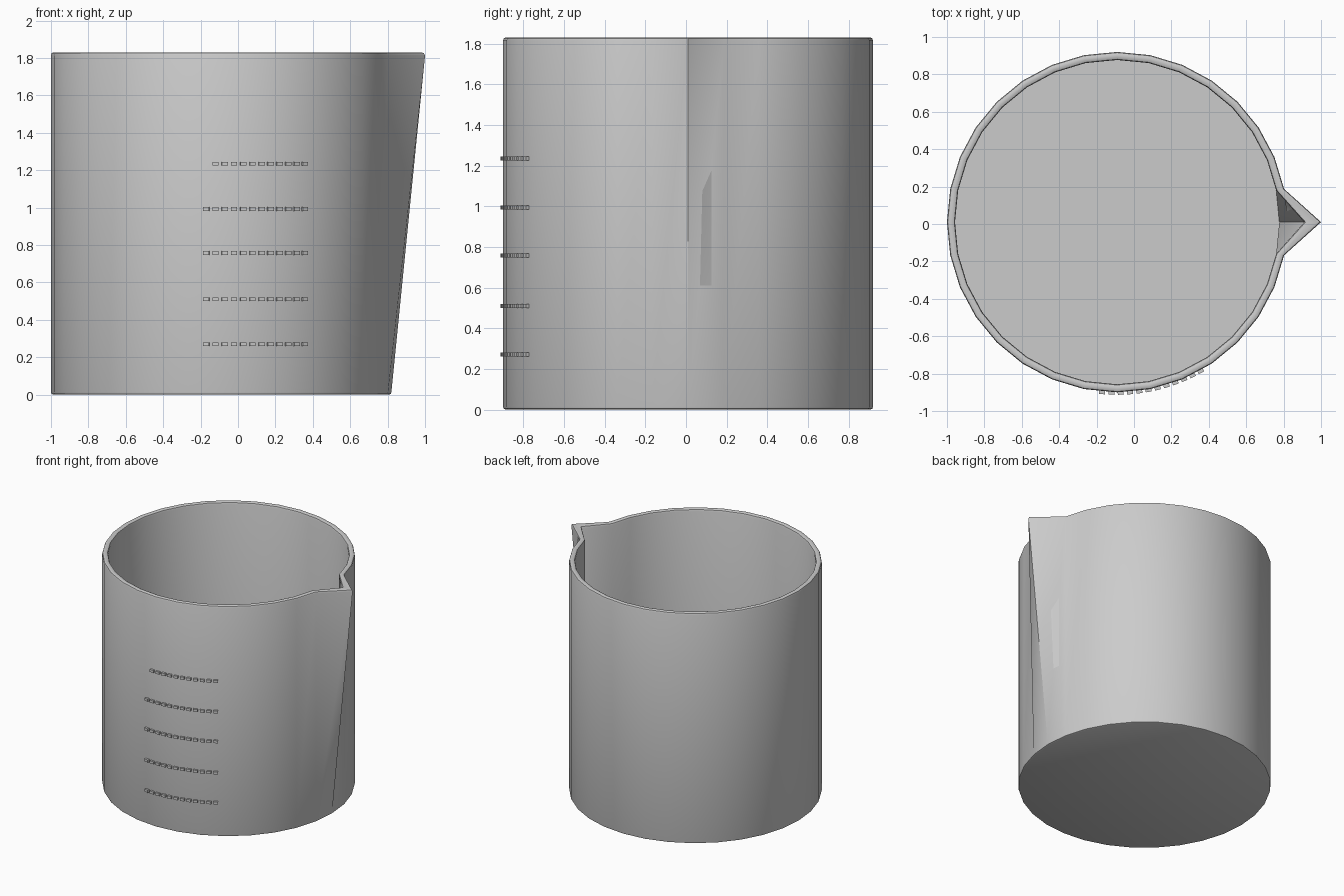
import bpy, bmesh
from math import sin, cos, tau, radians, asin
from mathutils import Matrix

if "Cube" in bpy.data.objects:
    bpy.data.objects.remove(bpy.data.objects["Cube"])

CX, CY, R, SIDES = -0.09, 0.01, 0.91, 32


def finish(bm, name):
    bmesh.ops.recalc_face_normals(bm, faces=bm.faces)
    mesh = bpy.data.meshes.new(name)
    bm.to_mesh(mesh)
    bm.free()
    obj = bpy.data.objects.new(name, mesh)
    bpy.context.collection.objects.link(obj)
    return obj


# Cup: (radius, spout tip radius, height) from the base, over the rim, to the floor
profile = [
    (R - 0.012, R - 0.012, 0.0), (R - 0.003, R - 0.003, 0.004), (R, R, 0.014),
    (R, 1.09, 1.814), (R - 0.004, 1.084, 1.826), (R - 0.013, 1.07, 1.83),
    (0.882, 1.03, 1.83), (0.871, 1.007, 1.825), (0.867, 1.0, 1.812),
    (0.867, 0.867, 0.035),
]
bm = bmesh.new()
rings = []
for r, tip, z in profile:
    ring = []
    for i in range(SIDES):
        a = tau * i / SIDES
        rad = tip if i == 0 else r
        ring.append(bm.verts.new((CX + rad * cos(a), CY + rad * sin(a), z)))
    rings.append(ring)
for lo, hi in zip(rings, rings[1:]):
    for i in range(SIDES):
        j = (i + 1) % SIDES
        bm.faces.new((lo[i], lo[j], hi[j], hi[i]))
bm.faces.new(rings[0])
bm.faces.new(rings[-1])
cup = finish(bm, "measuring_cup")
bpy.context.view_layer.objects.active = cup
cup.select_set(True)
bpy.ops.object.shade_smooth_by_angle(angle=radians(30))

# Raised dashed level marks wrapped around the front
start, end, count = asin(-0.08 / R), asin(0.445 / R), 12
for level, (z, skip) in enumerate([(0.27, 0), (0.51, 0), (0.757, 0), (0.993, 0), (1.235, 1)]):
    bm = bmesh.new()
    for k in range(skip, count):
        a = start + (end - start) * k / (count - 1)
        place = (Matrix.Translation((CX, CY, z)) @ Matrix.Rotation(a, 4, 'Z')
                 @ Matrix.Translation((0, -0.905, 0))
                 @ Matrix.Diagonal((0.032, 0.036, 0.02, 1)))
        bmesh.ops.create_cube(bm, size=1, matrix=place)
    finish(bm, f"level_mark_{level + 1}")
